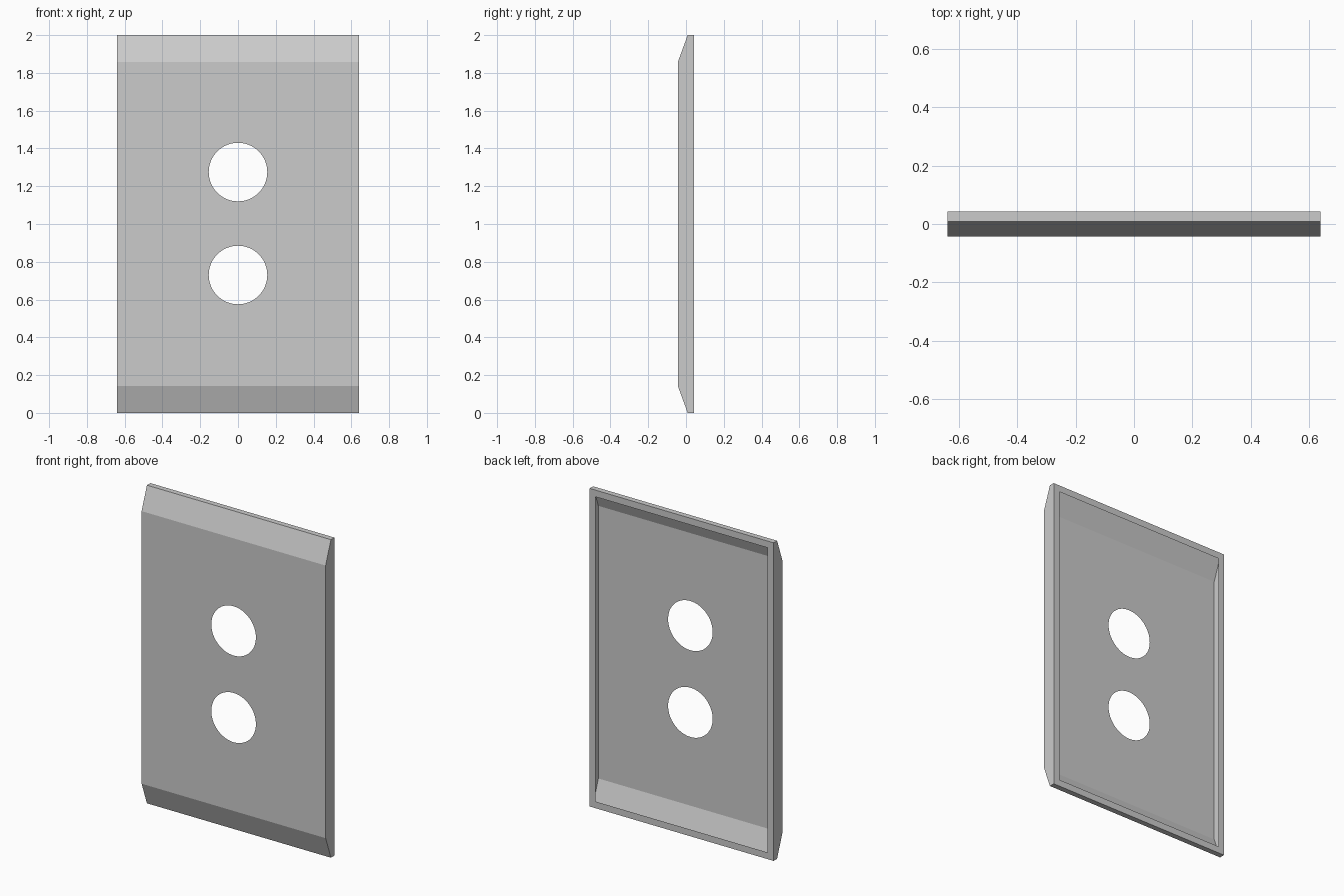
import bpy, bmesh, math
from mathutils import Vector

if "Cube" in bpy.data.objects:
    bpy.data.objects.remove(bpy.data.objects["Cube"])

W, D, H = 0.64, 0.0435, 2.0      # half width, half depth, height
LIP_Y, BEVEL, RIM = 0.009, 0.143, 0.042

bm = bmesh.new()


def loop(points):
    """Closed ring of edges."""
    vs = [bm.verts.new(p) for p in points]
    return [bm.edges.new((vs[i], vs[(i + 1) % len(vs)])) for i in range(len(vs))]


def rect(y, x, z0, z1):
    return [(-x, y, z0), (x, y, z0), (x, y, z1), (-x, y, z1)]


def circle(y, z, r, n=64):
    return [(r * math.cos(2 * math.pi * i / n), y, z + r * math.sin(2 * math.pi * i / n))
            for i in range(n)]


def flat_panel(outer, holes, normal):
    """Flat sheet with openings."""
    edges = loop(outer)
    for h in holes:
        edges += loop(h)
    bmesh.ops.triangle_fill(bm, edges=edges, use_beauty=True, normal=Vector(normal))


# Front sheet with two round openings
flat_panel(rect(-D, W, BEVEL, H - BEVEL),
           [circle(-D, z, 0.155) for z in (0.73, 1.275)], (0, -1, 0))

# Flat rim around the open back
flat_panel(rect(D, W, 0, H), [rect(D, W - RIM, RIM, H - RIM)], (0, 1, 0))

# Sloped and flat strips along top and bottom
profile = [(-D, BEVEL), (LIP_Y, 0), (D, 0)]
for side in (profile, [(y, H - z) for y, z in profile]):
    for (ya, za), (yb, zb) in zip(side, side[1:]):
        bm.faces.new([bm.verts.new(p) for p in
                      ((-W, ya, za), (W, ya, za), (W, yb, zb), (-W, yb, zb))])

# Side walls
outline = profile + [(y, H - z) for y, z in reversed(profile)]
for x in (-W, W):
    bm.faces.new([bm.verts.new((x, y, z)) for y, z in outline])

bmesh.ops.remove_doubles(bm, verts=bm.verts, dist=1e-5)
bmesh.ops.recalc_face_normals(bm, faces=bm.faces)
# Merge the fill triangles of each flat sheet
bmesh.ops.dissolve_limit(bm, angle_limit=math.radians(0.5), verts=[], edges=bm.edges)

mesh = bpy.data.meshes.new("wall_plate")
bm.to_mesh(mesh)
bm.free()
bpy.context.collection.objects.link(bpy.data.objects.new("wall_plate", mesh))
